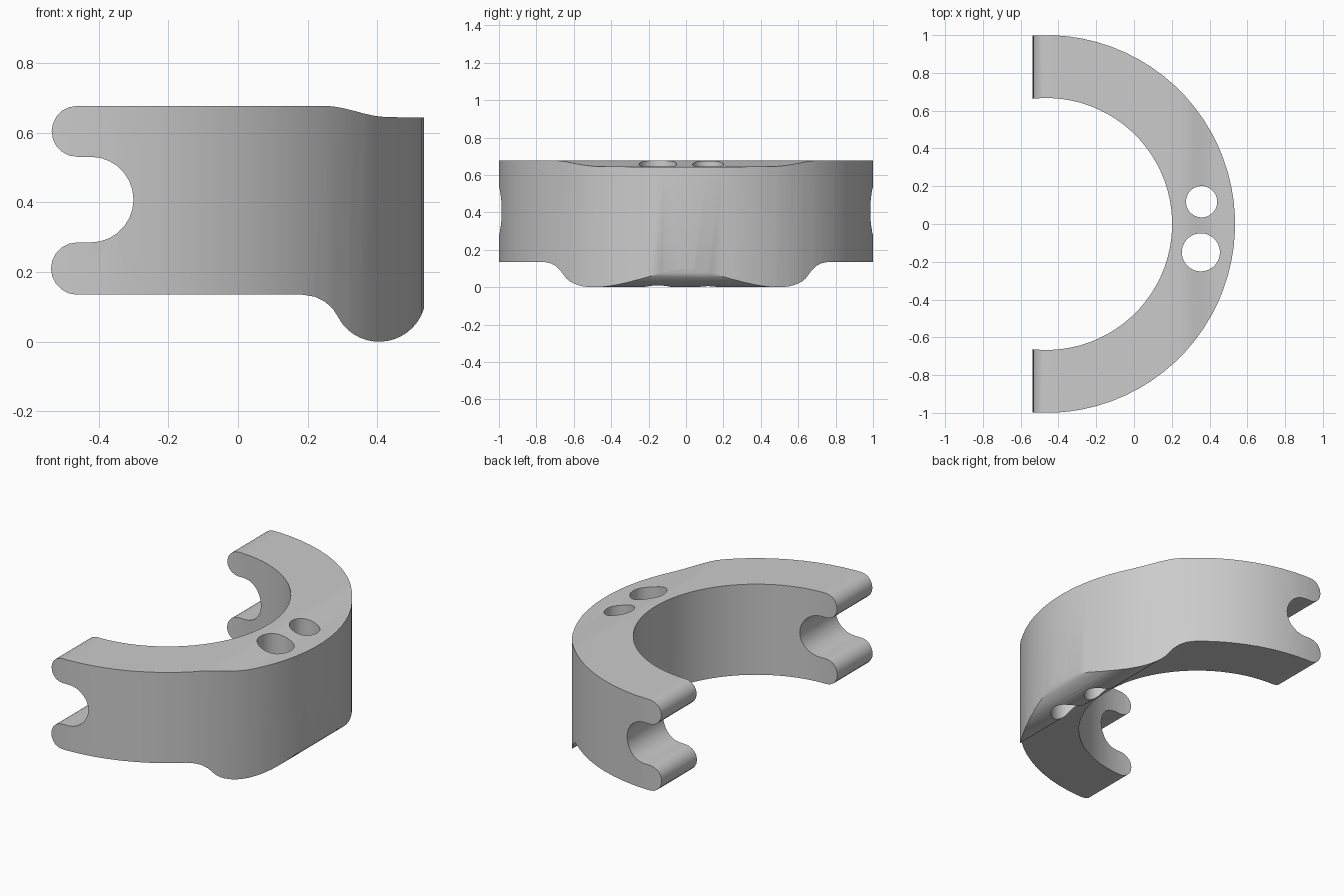
import bpy, bmesh
from math import cos, sin, radians, tau
from mathutils import Vector

if "Cube" in bpy.data.objects:
    bpy.data.objects.remove(bpy.data.objects["Cube"])


def arc(cx, cz, r, a0, a1, n=10):
    """Points along a circular arc, angles in degrees."""
    return [(cx + r * cos(radians(a0 + (a1 - a0) * i / n)),
             cz + r * sin(radians(a0 + (a1 - a0) * i / n))) for i in range(n + 1)]


def ease(x0, z0, x1, z1, n=8):
    """Points along a soft S-shaped step."""
    pts = []
    for i in range(n + 1):
        t = i / n
        pts.append((x0 + (x1 - x0) * t, z0 + (z1 - z0) * t * t * (3 - 2 * t)))
    return pts


def prism(name, points, direction):
    """Extrude a closed outline of 3D points along a direction."""
    bm = bmesh.new()
    face = bm.faces.new([bm.verts.new(p) for p in points])
    ext = bmesh.ops.extrude_face_region(bm, geom=[face])
    verts = [g for g in ext["geom"] if isinstance(g, bmesh.types.BMVert)]
    bmesh.ops.translate(bm, verts=verts, vec=Vector(direction))
    bmesh.ops.recalc_face_normals(bm, faces=bm.faces)
    mesh = bpy.data.meshes.new(name)
    bm.to_mesh(mesh)
    bm.free()
    obj = bpy.data.objects.new(name, mesh)
    bpy.context.collection.objects.link(obj)
    return obj


def cylinder(name, x, y, r, n):
    ring = [(x + r * cos(tau * (i + 0.5) / n), y + r * sin(tau * (i + 0.5) / n), -0.2)
            for i in range(n)]
    return prism(name, ring, (0, 0, 1.2))


def cut(obj, cutter, operation):
    cutter.hide_render = True
    mod = obj.modifiers.new(cutter.name, 'BOOLEAN')
    mod.operation = operation
    mod.solver = 'EXACT'
    mod.object = cutter
    bpy.context.view_layer.objects.active = obj
    bpy.ops.object.modifier_apply(modifier=mod.name)
    bpy.data.objects.remove(cutter)


# Side profile: two rounded prongs, a round slot, stepped top and bottom lobe
outline = arc(-0.462, 0.604, 0.073, 270, 90)                # upper prong tip
outline += ease(0.25, 0.677, 0.43, 0.645)                   # step in the top
outline += [(0.54, 0.643)]
outline += arc(0.405, 0.135, 0.135, 0, -140, 16)            # bottom lobe
outline += [(0.274, 0.092), (0.25, 0.115), (0.222, 0.129), (0.185, 0.135)]
outline += arc(-0.462, 0.21, 0.075, 270, 90)                # lower prong tip
outline += arc(-0.423, 0.408, 0.123, -90, 90, 14)           # slot
profile = prism("profile_cutter", [(x, -1.2, z) for x, z in outline], (0, 2.4, 0))

# Half ring body trimmed to the side profile
body = cylinder("half_ring_body", -0.465, 0, 1.0, 80)
cut(body, cylinder("bore_cutter", -0.465, 0, 0.667, 80), 'DIFFERENCE')
cut(body, profile, 'INTERSECT')

# Two vertical holes
for i, (x, y, r) in enumerate([(0.358, 0.118, 0.083), (0.354, -0.15, 0.101)]):
    cut(body, cylinder(f"hole_cutter_{i}", x, y, r, 32), 'DIFFERENCE')

bpy.ops.object.select_all(action='DESELECT')
body.select_set(True)
bpy.context.view_layer.objects.active = body
bpy.ops.object.shade_smooth_by_angle(angle=radians(30))
